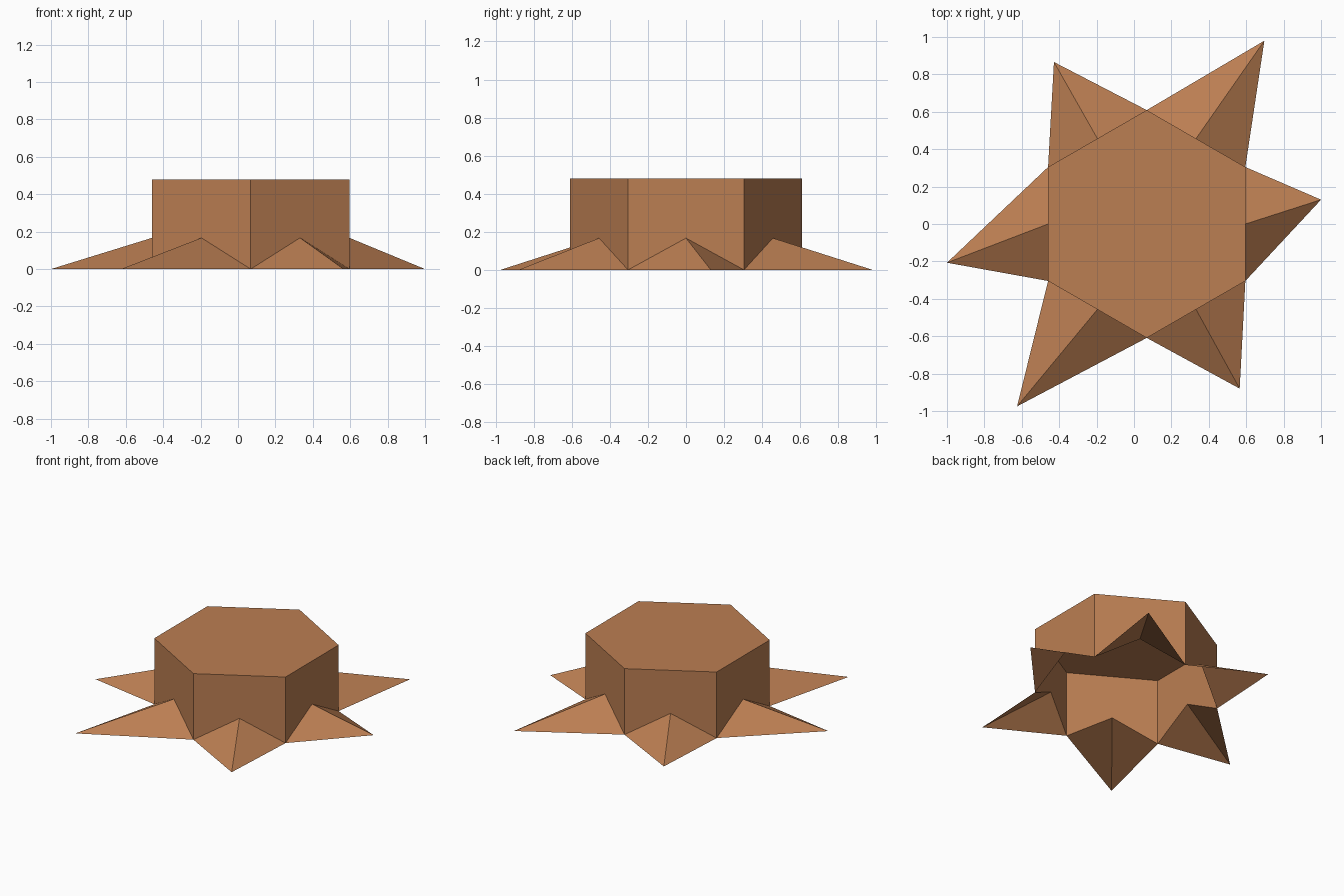
import bpy
import bmesh
from math import cos, sin, radians
from mathutils import Vector

if "Cube" in bpy.data.objects:
    bpy.data.objects.remove(bpy.data.objects["Cube"])

CENTRE_X, RADIUS, HEIGHT, RIDGE = 0.068, 0.609, 0.48, 0.167
# spike tips on the ground, counter-clockwise from the front right side
TIPS = [(0.565, -0.88), (1.0, 0.13), (0.697, 0.98),
        (-0.428, 0.866), (-1.0, -0.207), (-0.625, -0.975)]

mat = bpy.data.materials.new("copper brown")
mat.diffuse_color = (0.50, 0.21, 0.085, 1)
mat.use_nodes = True
mat.node_tree.nodes["Principled BSDF"].inputs["Base Color"].default_value = mat.diffuse_color


def make_object(name, polygons):
    """Flat shaded object from polygons, with shared corners welded."""
    bm = bmesh.new()
    for poly in polygons:
        bm.faces.new([bm.verts.new(p) for p in poly])
    bmesh.ops.remove_doubles(bm, verts=bm.verts, dist=1e-4)
    mesh = bpy.data.meshes.new(name)
    bm.to_mesh(mesh)
    bm.free()
    mesh.materials.append(mat)
    obj = bpy.data.objects.new(name, mesh)
    bpy.context.collection.objects.link(obj)
    return obj


up = Vector((0, 0, HEIGHT))
corners = [Vector((CENTRE_X + RADIUS * cos(radians(a)), RADIUS * sin(radians(a)), 0))
           for a in range(-90, 270, 60)]

walls, spikes = [], []
for i, (x, y) in enumerate(TIPS):
    a, b = corners[i], corners[(i + 1) % 6]
    ridge = (a + b) / 2 + Vector((0, 0, RIDGE))
    tip = Vector((x, y, 0))
    # wall with a triangular notch where the hollow spike opens inward
    walls.append([a, ridge, b, b + up, a + up])
    # two sloping faces of the spike, open underneath
    spikes.append([[a, tip, ridge], [tip, b, ridge]])

# open-bottomed hexagonal box with a flat lid
make_object("hexagonal_body", walls + [[c + up for c in corners]])

# six hollow spikes
for i, faces in enumerate(spikes):
    make_object(f"spike_{i + 1}", faces)
